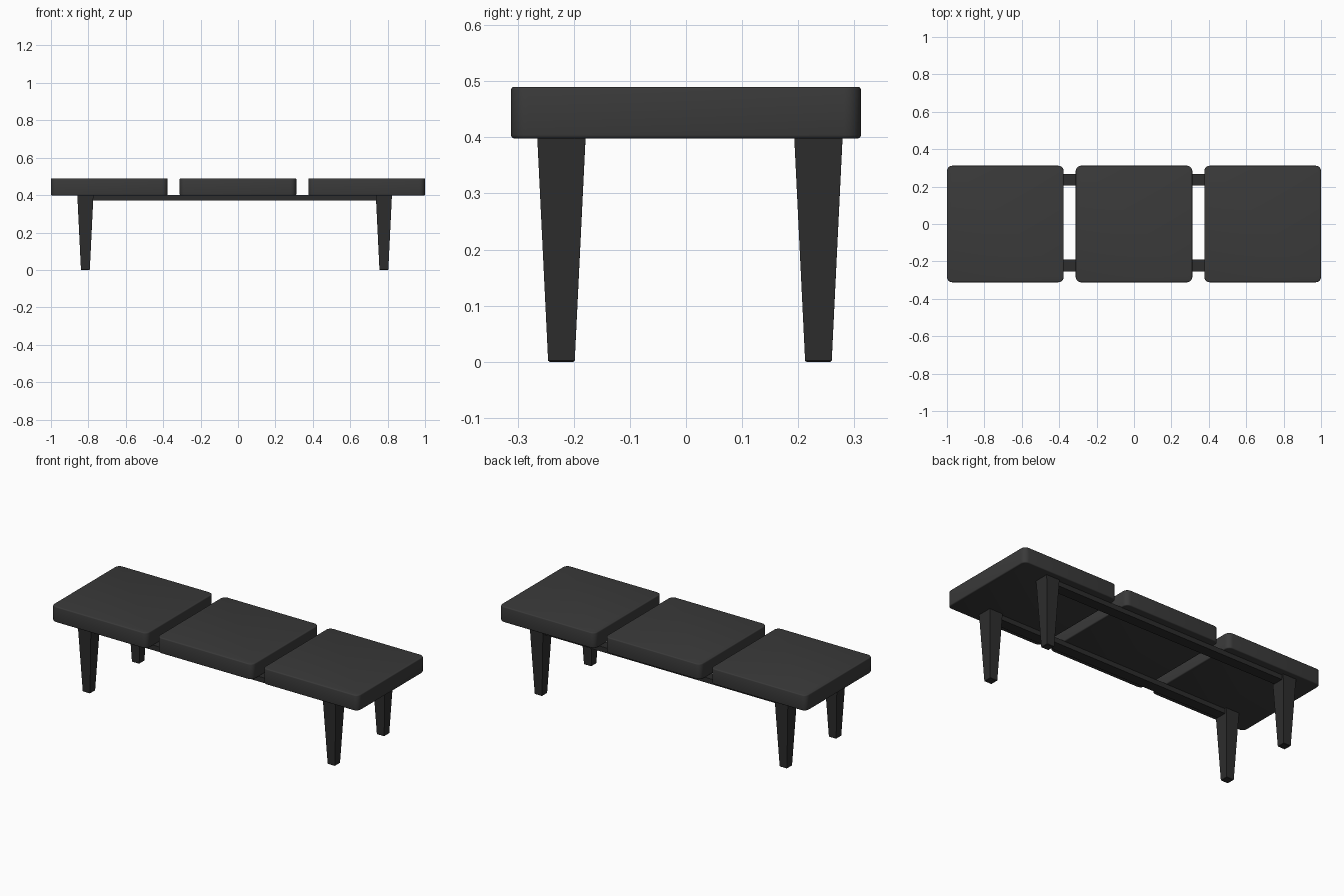
import bpy, bmesh

if "Cube" in bpy.data.objects:
    bpy.data.objects.remove(bpy.data.objects["Cube"])


def material(name, grey):
    m = bpy.data.materials.new(name)
    m.diffuse_color = (grey, grey, grey, 1)
    m.use_nodes = True
    m.node_tree.nodes["Principled BSDF"].inputs["Base Color"].default_value = m.diffuse_color
    return m


CUSHION = material("dark_upholstery", 0.042)
FRAME = material("dark_frame", 0.026)


def box(name, lo, hi, mat, foot=1.0, corner=0.0, edge=0.0, segments=2):
    """Box with optional tapered foot, rounded vertical corners and softened rims."""
    bm = bmesh.new()
    bmesh.ops.create_cube(bm, size=1)
    for v in bm.verts:
        k = foot if v.co.z < 0 else 1.0
        v.co.x *= k
        v.co.y *= k
        for i in range(3):
            v.co[i] = (lo[i] + hi[i]) / 2 + v.co[i] * (hi[i] - lo[i])
    if corner:
        upright = [e for e in bm.edges if abs(e.verts[0].co.z - e.verts[1].co.z) > 0.01]
        bmesh.ops.bevel(bm, geom=upright, offset=corner, segments=5,
                        profile=0.5, affect='EDGES')
    if edge:
        rims = [e for e in bm.edges if abs(e.verts[0].co.z - e.verts[1].co.z) < 0.001]
        bmesh.ops.bevel(bm, geom=rims, offset=edge, segments=segments,
                        profile=0.5, affect='EDGES')
    bmesh.ops.recalc_face_normals(bm, faces=bm.faces)
    me = bpy.data.meshes.new(name)
    bm.to_mesh(me)
    bm.free()
    me.materials.append(mat)
    ob = bpy.data.objects.new(name, me)
    bpy.context.collection.objects.link(ob)
    return ob


# Three square cushions
for side, x in (("left", -0.688), ("middle", 0), ("right", 0.688)):
    ob = box(f"{side}_cushion", (x - 0.312, -0.312, 0.398), (x + 0.312, 0.312, 0.49),
             CUSHION, corner=0.03, edge=0.006, segments=3)
    bpy.context.view_layer.objects.active = ob
    ob.select_set(True)
    bpy.ops.object.shade_smooth_by_angle(angle=0.6)
    ob.select_set(False)

# Long rails and tapered legs, front and back
LEFT, RIGHT = -0.816, 0.78
for row, y in (("front", -0.222), ("back", 0.236)):
    box(f"{row}_rail", (LEFT, y - 0.031, 0.37), (RIGHT, y + 0.031, 0.4), FRAME)
    for side, x in (("left", LEFT), ("right", RIGHT)):
        box(f"{row}_{side}_leg", (x - 0.043, y - 0.043, 0), (x + 0.043, y + 0.043, 0.4),
            FRAME, foot=0.55, edge=0.002, segments=1)
